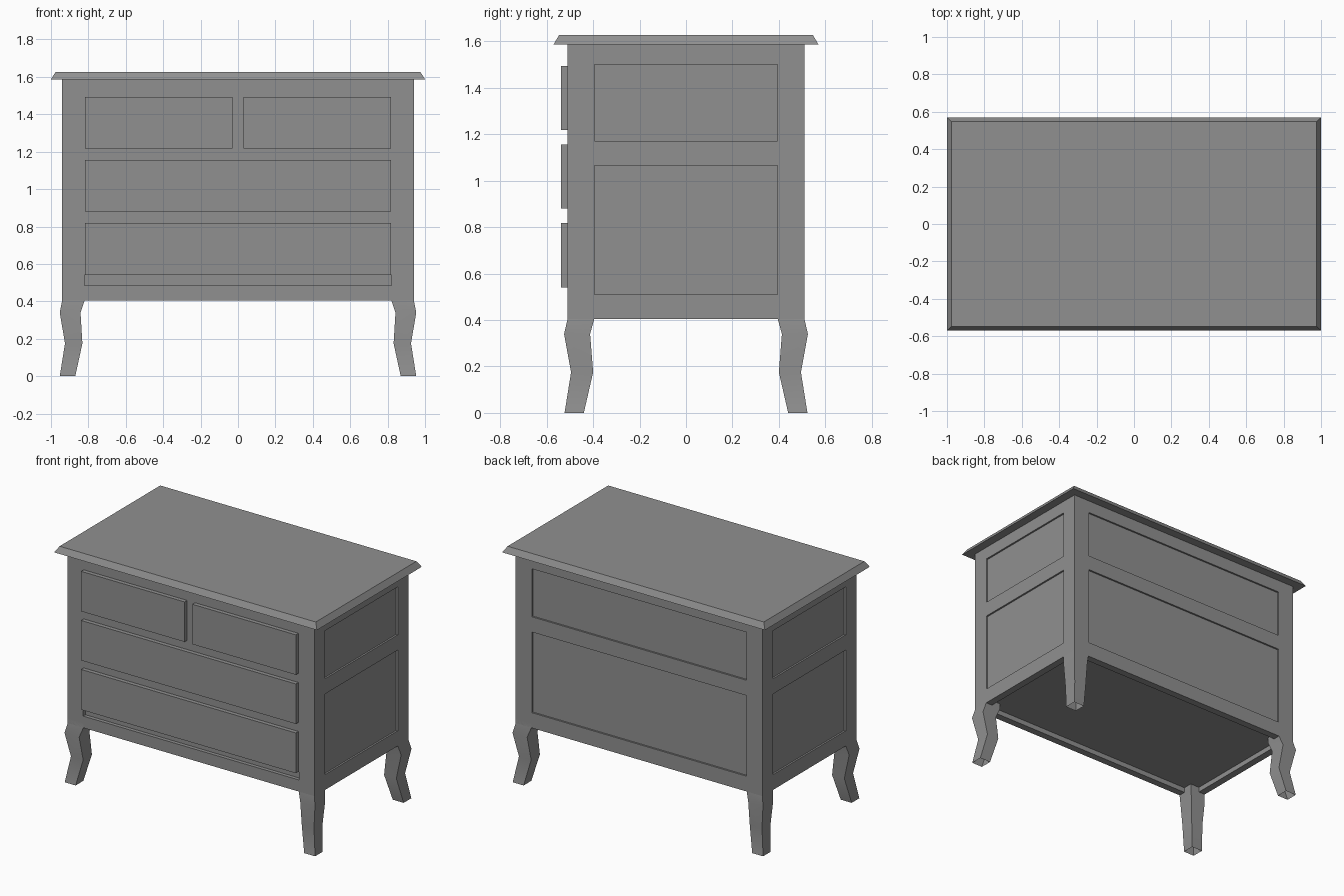
import bpy, bmesh, math

if "Cube" in bpy.data.objects:
    bpy.data.objects.remove(bpy.data.objects["Cube"])

# Dark grey paint
grey = bpy.data.materials.new("dark_grey")
grey.diffuse_color = (0.28, 0.28, 0.28, 1)
grey.use_nodes = True
grey.node_tree.nodes["Principled BSDF"].inputs["Base Color"].default_value = grey.diffuse_color


def loft(name, rings, open_bottom=False):
    """Mesh from rectangular rings (x0, x1, y0, y1, z), listed bottom to top."""
    bm = bmesh.new()
    loops = [[bm.verts.new(p) for p in ((x0, y0, z), (x1, y0, z), (x1, y1, z), (x0, y1, z))]
             for x0, x1, y0, y1, z in rings]
    bottom = bm.faces.new(loops[0])
    bm.faces.new(loops[-1])
    for a, b in zip(loops, loops[1:]):
        for i in range(4):
            j = (i + 1) % 4
            bm.faces.new((a[i], a[j], b[j], b[i]))
    bmesh.ops.recalc_face_normals(bm, faces=bm.faces)
    if open_bottom:
        bm.faces.remove(bottom)
    me = bpy.data.meshes.new(name)
    bm.to_mesh(me)
    bm.free()
    me.materials.append(grey)
    ob = bpy.data.objects.new(name, me)
    bpy.context.collection.objects.link(ob)
    return ob


def box(name, x0, x1, y0, y1, z0, z1):
    return loft(name, [(x0, x1, y0, y1, z0), (x0, x1, y0, y1, z1)])


W, D = 0.94, 0.51        # carcass half width and half depth
PX, PY = 0.817, 0.395    # panel half width on back and sides
R = 0.012                # panel recess depth

# Carcass
body = box("carcass", -W, W, -D, D, 0.405, 1.59)

# Recess cutters: side and back panels, slot under the bottom drawer, underside
cutters = []
for z0, z1 in ((0.51, 1.065), (1.17, 1.50)):
    cutters.append(box("panel_cutter", W - R, W + 0.1, -PY, PY, z0, z1))
    cutters.append(box("panel_cutter", -W - 0.1, -W + R, -PY, PY, z0, z1))
    cutters.append(box("panel_cutter", -PX, PX, D - R, D + 0.1, z0, z1))
cutters.append(box("slot_cutter", -0.821, 0.821, -D - 0.1, -D + 0.025, 0.485, 0.541))
cutters.append(box("underside_cutter", -W + 0.05, W - 0.05, -D + 0.05, D - 0.05, 0.3, 0.44))
for c in cutters:
    m = body.modifiers.new("recess", "BOOLEAN")
    m.operation = "DIFFERENCE"
    m.solver = "EXACT"
    m.object = c

# Bake the recesses and drop the cutters
dg = bpy.context.evaluated_depsgraph_get()
body_mesh = bpy.data.meshes.new_from_object(body.evaluated_get(dg))
body.modifiers.clear()
body.data = body_mesh
for c in cutters:
    bpy.data.objects.remove(c)

# Table top with sloped edge
loft("top", [(-1, 1, -0.57, 0.57, 1.587), (-0.975, 0.975, -0.547, 0.547, 1.627)])

# Drawer fronts
for name, x0, x1, z0, z1 in (("top_left_drawer", -PX, -0.03, 1.218, 1.493),
                             ("top_right_drawer", 0.03, PX, 1.218, 1.493),
                             ("middle_drawer", -PX, PX, 0.88, 1.155),
                             ("bottom_drawer", -PX, PX, 0.541, 0.818)):
    box(name, x0, x1, -0.538, -0.48, z0, z1)

# Curved hollow legs, smooth along their length: (inner x, outer x, inner y, outer y, z)
profile = [(0.87, 0.953, 0.44, 0.523, 0.0),
           (0.832, 0.925, 0.40, 0.495, 0.175),
           (0.842, 0.953, 0.413, 0.525, 0.34),
           (0.82, 0.94, 0.395, 0.51, 0.405),
           (0.82, 0.94, 0.395, 0.51, 0.44)]
bpy.ops.object.select_all(action="DESELECT")
for sx, side in ((-1, "left"), (1, "right")):
    for sy, end in ((-1, "front"), (1, "back")):
        leg = loft(f"{end}_{side}_leg",
                   [(sx * a, sx * b, sy * c, sy * d, z) for a, b, c, d, z in profile],
                   open_bottom=True)
        leg.select_set(True)
        bpy.context.view_layer.objects.active = leg
bpy.ops.object.shade_smooth_by_angle(angle=math.radians(45))
